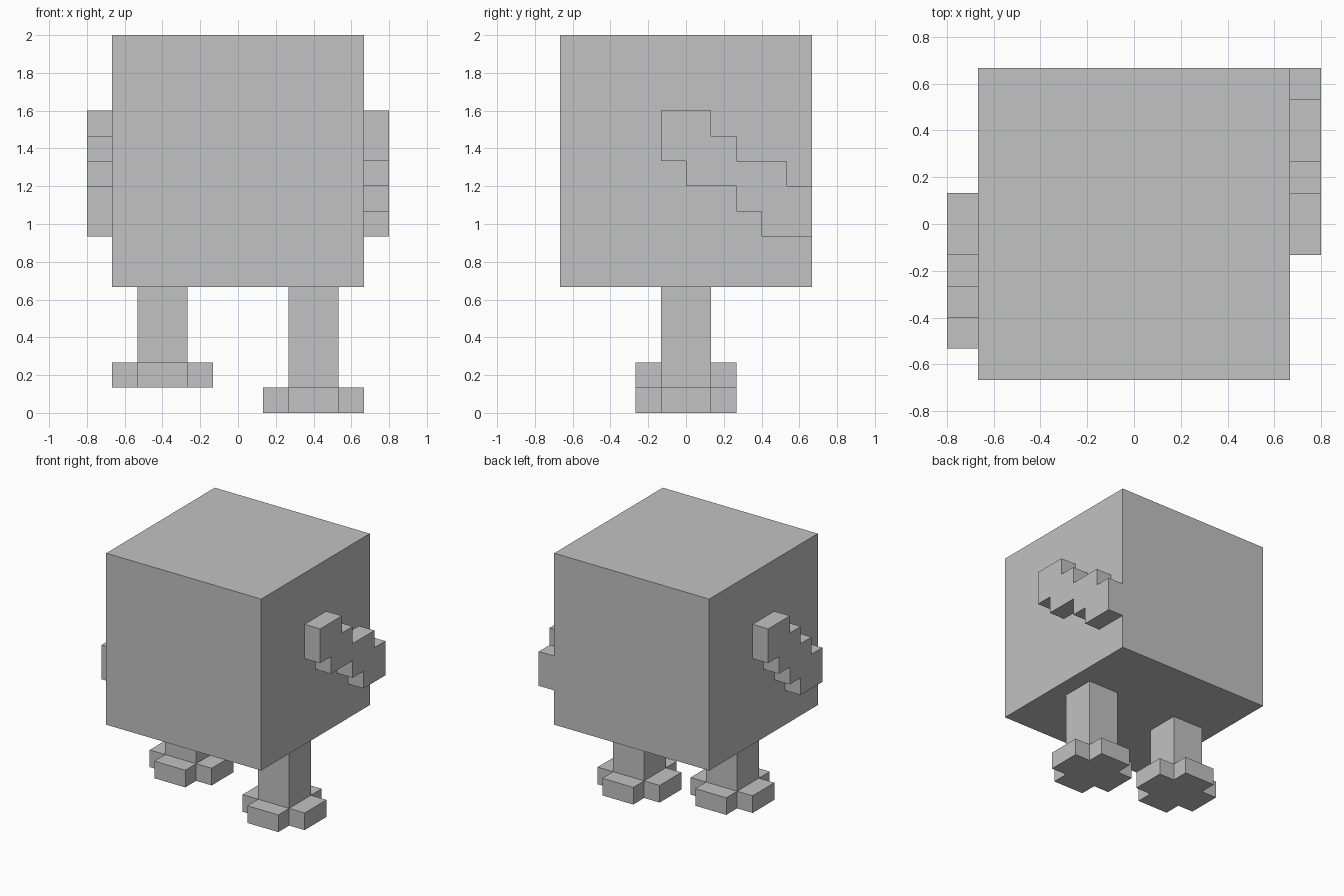
import bpy
import bmesh
from mathutils import Vector

if "Cube" in bpy.data.objects:
    bpy.data.objects.remove(bpy.data.objects["Cube"], do_unlink=True)

U = 2 / 15  # one block

grey = bpy.data.materials.new("plain_grey")
grey.use_nodes = True
COLOUR = (0.54, 0.54, 0.54, 1)
grey.diffuse_color = COLOUR
grey.node_tree.nodes["Principled BSDF"].inputs["Base Color"].default_value = COLOUR


def prism(name, outline, direction):
    """Extrude a closed outline, given in blocks, along a direction."""
    bm = bmesh.new()
    face = bm.faces.new([bm.verts.new(Vector(p) * U) for p in outline])
    new = bmesh.ops.extrude_face_region(bm, geom=[face])["geom"]
    moved = [v for v in new if isinstance(v, bmesh.types.BMVert)]
    bmesh.ops.translate(bm, verts=moved, vec=Vector(direction) * U)
    bmesh.ops.recalc_face_normals(bm, faces=bm.faces)
    mesh = bpy.data.meshes.new(name)
    bm.to_mesh(mesh)
    bm.free()
    mesh.materials.append(grey)
    obj = bpy.data.objects.new(name, mesh)
    bpy.context.collection.objects.link(obj)
    return obj


def square(cx, half, z):
    return [(cx + a * half, b * half, z) for a, b in ((-1, -1), (1, -1), (1, 1), (-1, 1))]


def leg(side, cx, sole):
    # Plus-shaped foot: each corner of the square is notched
    plus = []
    for a, b in ((1, 1), (-1, 1), (-1, -1), (1, -1)):
        corner = [(2 * a, b), (a, b), (a, 2 * b)]
        plus += corner if a * b > 0 else corner[::-1]
    prism(side + "_foot", [(cx + x, y, sole) for x, y in plus], (0, 0, 1))
    prism(side + "_leg", square(cx, 1, sole + 1), (0, 0, 4 - sole))


def arm(side, sign, top, bottom):
    # Stepped arm: runs of (length, height) above and below, from the shoulder
    def steps(runs):
        points, y = [], -1
        for length, z in runs:
            points += [(y, z), (y + length, z)]
            y += length
        return points
    outline = steps(top) + steps(bottom)[::-1]
    prism(side + "_arm", [(5 * sign, y * sign, z) for y, z in outline], (sign, 0, 0))


# Cube body
prism("body", square(0, 5, 5), (0, 0, 10))

# Legs, the right one raised in mid step
leg("left", 3, 0)
leg("right", -3, 1)

# Arms, the left swung back and the right swung forward
arm("left", 1, [(2, 12), (1, 11), (2, 10), (1, 9)], [(1, 10), (2, 9), (1, 8), (2, 7)])
arm("right", -1, [(2, 12), (1, 11), (1, 10), (1, 9)], [(1, 10), (1, 9), (1, 8), (2, 7)])
